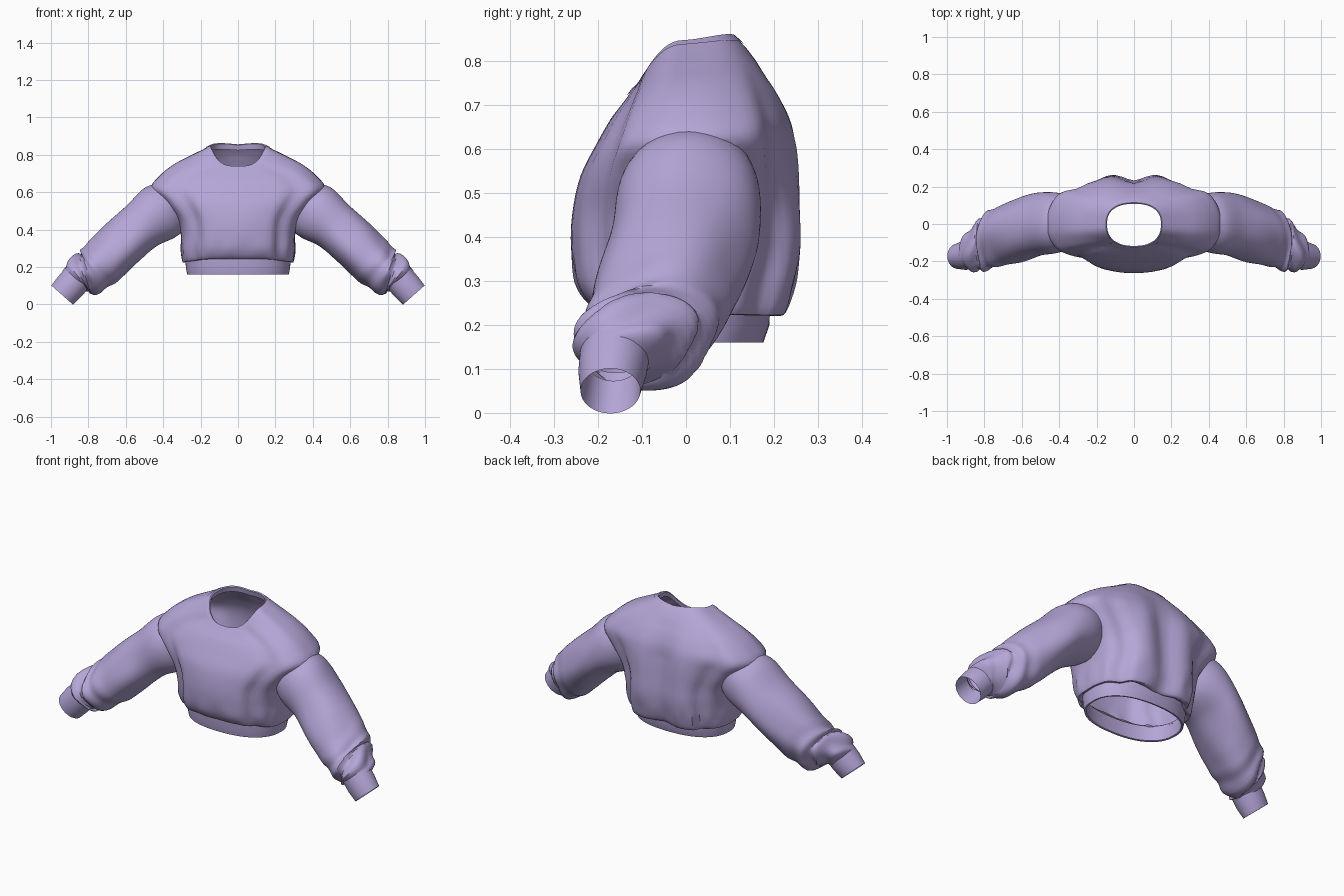
import bpy, bmesh
from math import sin, cos, pi, exp
from mathutils import Vector

cube = bpy.data.objects.get("Cube")
if cube:
    bpy.data.objects.remove(cube)

SEG = 72
fabric = bpy.data.materials.new("lilac fabric")
fabric.use_nodes = True
LILAC = (0.46, 0.38, 0.68, 1)
fabric.diffuse_color = LILAC
fabric.node_tree.nodes["Principled BSDF"].inputs["Base Color"].default_value = LILAC


def resample(rows, steps):
    """Smooth spline through rows of section values."""
    out, last = [], len(rows) - 1
    for i in range(last):
        p = [rows[max(0, min(last, i + k))] for k in (-1, 0, 1, 2)]
        for s in range(steps):
            t = s / steps
            out.append([b + 0.5 * t * (c - a + t * (2*a - 5*b + 4*c - d + t * (3*(b - c) + d - a)))
                        for a, b, c, d in zip(*p)])
    out.append(list(rows[-1]))
    return out


def loft(name, rings, capped=False):
    """Skin a list of rings; capped ends are fans. Returns object and fan centres."""
    bm = bmesh.new()
    loops = [[bm.verts.new(p) for p in ring] for ring in rings]
    for lo, hi in zip(loops, loops[1:]):
        for i in range(SEG):
            j = (i + 1) % SEG
            bm.faces.new((lo[i], lo[j], hi[j], hi[i]))
    centres = []
    if capped:
        for loop in (loops[0], loops[-1]):
            mid = sum((v.co for v in loop), Vector()) / SEG
            centres.append(mid)
            hub = bm.verts.new(mid)
            for i in range(SEG):
                bm.faces.new((loop[i], loop[(i + 1) % SEG], hub))
    bmesh.ops.recalc_face_normals(bm, faces=bm.faces)
    mesh = bpy.data.meshes.new(name)
    bm.to_mesh(mesh)
    bm.free()
    mesh.materials.append(fabric)
    obj = bpy.data.objects.new(name, mesh)
    bpy.context.collection.objects.link(obj)
    return obj, centres


def smooth(obj, angle=0.7):
    bpy.ops.object.select_all(action='DESELECT')
    obj.select_set(True)
    bpy.context.view_layer.objects.active = obj
    bpy.ops.object.shade_smooth_by_angle(angle=angle)


def power(v, e):
    return (abs(v) ** e) * (1 if v >= 0 else -1)


def torso_ring(row, folds=1.0):
    """Horizontal section: half width, side z, front y, front z, back y, back z."""
    a, zs, yf, zf, yb, zb = row
    ring = []
    for i in range(SEG):
        th = 2 * pi * i / SEG
        c, s = cos(th), sin(th)
        x, y = a * power(c, 0.86), (yb if s > 0 else -yf) * power(s, 0.86 - 0.1 * folds)
        side = abs(c) ** (2 if s > 0 else 3)
        z = zs * side + (zb if s > 0 else zf) * (1 - side)
        if s > 0:  # shoulder crest sits behind the middle
            z += 0.018 * abs(s * c) * max(0, (z - 0.7) / 0.15)
        # drape near the arms, gathers above the hem, and a hollow down the spine
        high = max(0, min(1, (0.8 - z) / 0.2)) * folds
        d = 0.016 * sin(13 * abs(c) + 5 * z) * exp(-((abs(c) - 0.72) / 0.2) ** 2) * high
        d += 0.005 * sin(15 * th + 2 * sin(3 * th)) * exp(-((z - 0.29) / 0.05) ** 2) * folds
        if s > 0:
            d += 0.03 * (exp(-((abs(x) - 0.13) / 0.05) ** 2) * 0.4 - exp(-(x / 0.06) ** 2)) * high
        ring.append((x + d * c, y + d * s, z))
    return ring


def sleeve_ring(row, before, after, side, t=0.0, folds=0.0):
    """Section square to the arm: centre x, y, z, half height, half depth."""
    x, y, z, h, w = row
    tangent = Vector((after[0] - before[0], 0, after[2] - before[2])).normalized()
    up = Vector((-tangent.z, 0, tangent.x))
    ring = []
    for i in range(SEG):
        th = 2 * pi * i / SEG
        crush = exp(-((t - 0.84) / 0.17) ** 2)
        d = 0.1 * crush * sin(46 * t + 1.7 * sin(th + 0.6) + 1.2 * sin(2 * th))
        d += 0.04 * sin(3 * th + 7 * t) * min(1, 3 * t)
        d += 0.03 * sin(5 * th - 9 * t) * t
        k = 1 + d * folds
        p = Vector((x, y, z)) + up * (h * k * sin(th)) + Vector((0, w * k * cos(th), 0))
        ring.append((p.x * side, p.y, p.z))
    return ring


def tube(name, rows, side, folds=0.0, capped=False):
    n = len(rows) - 1
    rings = [sleeve_ring(r, rows[max(0, i - 1)], rows[min(n, i + 1)], side, i / n, folds)
             for i, r in enumerate(rows)]
    return loft(name, rings, capped)


# Torso, from the tuck above the hem up to the neckline
neck = (0.148, 0.847, -0.12, 0.738, 0.112, 0.854)
torso_rows = [
    (0.265, 0.24, -0.18, 0.26, 0.18, 0.24),
    (0.293, 0.225, -0.215, 0.245, 0.222, 0.222),
    (0.302, 0.29, -0.25, 0.295, 0.248, 0.29),
    (0.305, 0.38, -0.262, 0.38, 0.262, 0.38),
    (0.33, 0.46, -0.258, 0.46, 0.258, 0.48),
    (0.40, 0.545, -0.24, 0.54, 0.25, 0.58),
    (0.466, 0.62, -0.205, 0.61, 0.237, 0.66),
    (0.418, 0.69, -0.174, 0.665, 0.212, 0.72),
    (0.345, 0.748, -0.152, 0.695, 0.184, 0.765),
    (0.26, 0.792, -0.138, 0.713, 0.16, 0.80),
    (0.19, 0.826, -0.128, 0.727, 0.135, 0.832),
    neck,
]
torso, openings = loft("sweater_body", [torso_ring(r) for r in resample(torso_rows, 5)], True)

# Sleeves, from inside the shoulder to the gathered wrist
sleeve_rows = [
    (0.30, 0.02, 0.58, 0.10, 0.11),
    (0.40, 0.006, 0.505, 0.154, 0.158),
    (0.515, -0.005, 0.418, 0.134, 0.168),
    (0.615, -0.032, 0.328, 0.133, 0.17),
    (0.705, -0.058, 0.24, 0.13, 0.16),
    (0.78, -0.088, 0.178, 0.12, 0.148),
    (0.845, -0.128, 0.152, 0.105, 0.117),
    (0.885, -0.162, 0.112, 0.074, 0.068),
]
sleeves = []
for side, word in ((1, "left"), (-1, "right")):
    arm, ends = tube(word + "_sleeve", resample(sleeve_rows, 7), side, 1.0, True)
    openings.append(ends[1])
    sleeves.append(arm)
    join = torso.modifiers.new(word + "_join", 'BOOLEAN')
    join.operation, join.solver, join.object = 'UNION', 'EXACT', arm

# Merge into one skin, then open the neck, hem and wrists
bpy.context.view_layer.update()
merged = bpy.data.meshes.new_from_object(
    torso.evaluated_get(bpy.context.evaluated_depsgraph_get()))
torso.modifiers.clear()
torso.data = merged
for arm in sleeves:
    bpy.data.objects.remove(arm)
bm = bmesh.new()
bm.from_mesh(merged)
hubs = [v for v in bm.verts if any((v.co - c).length < 0.0005 for c in openings)]
bmesh.ops.delete(bm, geom=hubs, context='VERTS')
bm.to_mesh(merged)
bm.free()
smooth(torso)

# Hem band with a turned-in lower edge
hem_sections = [(0.282, -0.192, 0.192, 0.26), (0.279, -0.19, 0.19, 0.20),
                (0.272, -0.182, 0.176, 0.16), (0.262, -0.172, 0.166, 0.162),
                (0.268, -0.178, 0.178, 0.25)]
hem, _ = loft("hem_band", [torso_ring((a, z, f, z, b, z), 0) for a, f, b, z in hem_sections])
smooth(hem)

# Neckband, raised slightly and folded to the inside
fold = [(0.172, -0.008, -0.134, -0.014, 0.131, -0.014),
        (0.150, 0.002, -0.122, 0.002, 0.114, 0.002),
        (0.144, -0.002, -0.117, -0.002, 0.108, -0.002),
        (0.150, -0.03, -0.122, -0.025, 0.114, -0.03)]
collar, _ = loft("neckband", [torso_ring((a, neck[1] + s, f, neck[3] + g, b, neck[5] + h), 0.5)
                              for a, s, f, g, b, h in fold])
smooth(collar)

# Cuffs, tapered bands with a turned-in end
for side, word in ((1, "left"), (-1, "right")):
    outer = [(0.855, -0.16, 0.146, 0.082, 0.08),
             (0.90, -0.167, 0.095, 0.082, 0.078),
             (0.94, -0.172, 0.05, 0.077, 0.068)]
    lining = [(0.88, -0.165, 0.118, 0.068, 0.06)]
    cuff, _ = tube(word + "_cuff", outer, side)
    smooth(cuff)
    inner, _ = tube(word + "_cuff_lining", [outer[-1]] + lining, side)
    smooth(inner)
